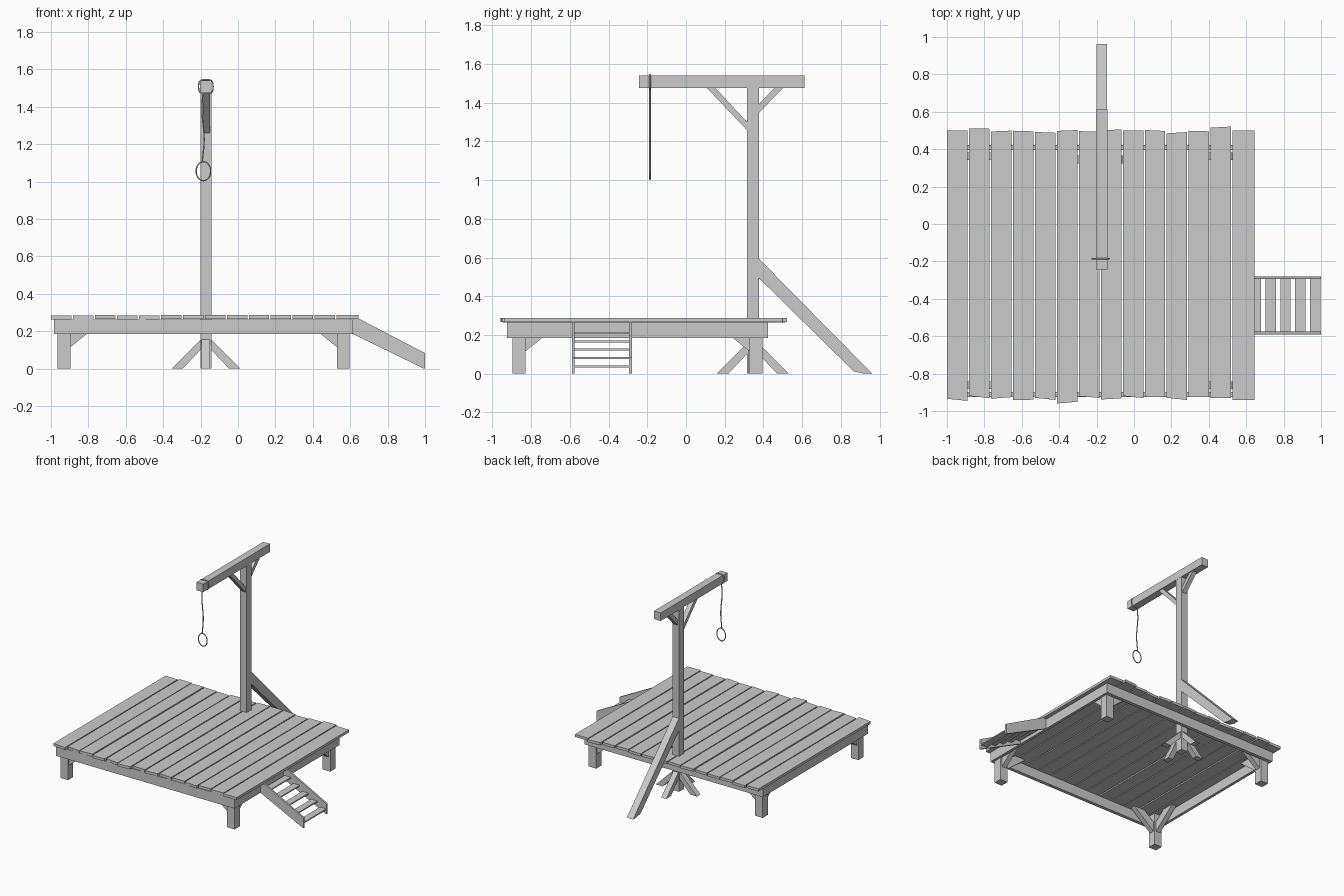
import bpy, math, random
from mathutils import Vector

if "Cube" in bpy.data.objects:
    bpy.data.objects.remove(bpy.data.objects["Cube"])

random.seed(4)


def mesh_object(name, verts, faces):
    mesh = bpy.data.meshes.new(name)
    mesh.from_pydata(verts, [], faces)
    mesh.update()
    obj = bpy.data.objects.new(name, mesh)
    bpy.context.collection.objects.link(obj)
    return obj


def prism(name, profile, origin, direction, width):
    """Extrude an outline of (distance along direction, height) sideways."""
    o = Vector(origin)
    d = Vector(direction)
    side = Vector((0, 0, 1)).cross(d) * (width / 2)
    area = sum(a[0] * b[1] - b[0] * a[1]
               for a, b in zip(profile, profile[1:] + profile[:1]))
    if area < 0:
        profile = profile[::-1]
    n = len(profile)
    base = [o + d * u + Vector((0, 0, z)) for u, z in profile]
    verts = [p - side for p in base] + [p + side for p in base]
    faces = [tuple(range(n)), tuple(range(2 * n - 1, n - 1, -1))]
    faces += [(i, i + n, (i + 1) % n + n, (i + 1) % n) for i in range(n)]
    return mesh_object(name, verts, faces)


def box(name, x, y, z):
    return prism(name, [(x[0], z[0]), (x[1], z[0]), (x[1], z[1]), (x[0], z[1])],
                 (0, (y[0] + y[1]) / 2, 0), (1, 0, 0), y[1] - y[0])


def rope(name, points, cyclic, radius=0.004):
    curve = bpy.data.curves.new(name, 'CURVE')
    curve.dimensions = '3D'
    curve.bevel_depth = radius
    curve.bevel_resolution = 1
    curve.use_fill_caps = True
    s = curve.splines.new('POLY')
    s.points.add(len(points) - 1)
    for p, (x, z) in zip(s.points, points):
        p.co = (x, -0.186, z, 1)
    s.use_cyclic_u = cyclic
    obj = bpy.data.objects.new(name, curve)
    bpy.context.collection.objects.link(obj)


# deck boards with uneven, slightly skewed ends
fronts = [.94, .925, .93, .94, .935, .955, .925, .935, .925, .925, .935, .925, .93, .94]
backs = [.50, .51, .497, .497, .49, .50, .495, .503, .50, .50, .488, .497, .518, .50]
pitch = 1.645 / 14
for i, (f, b) in enumerate(zip(fronts, backs)):
    x0 = -1 + i * pitch
    x1 = x0 + pitch - (0.008 if i < 13 else 0)
    z0 = 0.263 + random.uniform(0, 0.004)
    s, t = random.uniform(-.007, .007), random.uniform(-.004, .004)
    loop = [(x0, -f - s), (x1, -f + s), (x1, b + t), (x0, b - t)]
    verts = [(x, y, z0) for x, y in loop] + [(x, y, z0 + 0.021) for x, y in loop]
    mesh_object(f"deck_board_{i + 1}", verts,
                [(3, 2, 1, 0), (4, 5, 6, 7), (0, 1, 5, 4),
                 (1, 2, 6, 5), (2, 3, 7, 6), (3, 0, 4, 7)])

# frame under the deck
box("frame_front", (-.985, .615), (-.925, -.897), (.185, .264))
box("frame_back", (-.985, .615), (.395, .423), (.185, .264))
box("frame_left", (-.985, -.962), (-.897, .395), (.185, .264))
box("frame_right", (.592, .615), (-.897, .395), (.185, .264))

# corner legs, each with two braces
leg_brace = [(0, .115), (.185, .264), (.085, .264), (0, .195)]
for sx, lx in ((1, -.93), (-1, .563)):
    for sy, ly in ((1, -.863), (-1, .362)):
        box("leg", (lx - .034, lx + .034), (ly - .033, ly + .033), (0, .264))
        prism("leg_brace_x", leg_brace, (lx + sx * .034, ly, 0), (sx, 0, 0), .04)
        prism("leg_brace_y", leg_brace, (lx, ly + sy * .033, 0), (0, sy, 0), .04)

# upright post and cross beam
px, py = -.172, .345
box("post", (px - .029, px + .029), (py - .031, py + .031), (0, 1.477))
box("top_beam", (px - .03, px + .03), (-.243, .613), (1.475, 1.54))

# braces at the foot of the post
for dx, dy in ((1, 0), (-1, 0), (0, 1), (0, -1)):
    prism("post_foot_brace", [(0, .155), (.155, 0), (.095, 0), (0, .1)],
          (px + dx * .029, py + dy * .031, 0), (dx, dy, 0), .045)

# braces under the beam and the long rear prop
prism("beam_brace_front", [(0, 1.26), (0, 1.302), (.162, 1.476), (.206, 1.476)],
      (px + .003, py - .031, 0), (0, -1, 0), .038)
prism("beam_brace_back", [(0, 1.347), (0, 1.392), (.08, 1.476), (.125, 1.476)],
      (px + .003, py + .031, 0), (0, 1, 0), .038)
prism("rear_prop", [(0, .595), (.587, 0), (.545, 0), (.49, .012), (0, .495)],
      (px, py + .031, 0), (0, 1, 0), .056)

# steps on the right
for y in (-.583, -.287):
    prism("step_rail", [(.615, .185), (.995, 0), (1, 0), (1, .083), (.645, .268), (.615, .268)],
          (0, y, 0), (1, 0, 0), .014)
for i in range(5):
    x, z = .652 + .079 * i, .21 - .043 * i
    box("step_tread", (x - .028, x + .028), (-.58, -.29), (z - .005, z + .005))

# rope: wrap around the beam, hanging length, bottom loop
N = 24
wrap = []
for i in range(N):
    a = 2 * math.pi * i / N
    c, s = math.cos(a), math.sin(a)
    wrap.append((px + .039 * math.copysign(abs(c) ** .6, c),
                 1.508 + .037 * math.copysign(abs(s) ** .6, s)))
rope("rope_wrap", wrap, True)
rope("rope_hanging", [(-.187 - .006 * math.sin(i / 16 * 7), 1.473 - i / 16 * .366)
                      for i in range(17)], False)
rope("rope_loop", [(-.185 + .039 * math.cos(2 * math.pi * i / N),
                    1.056 + .051 * math.sin(2 * math.pi * i / N)) for i in range(N)], True)
